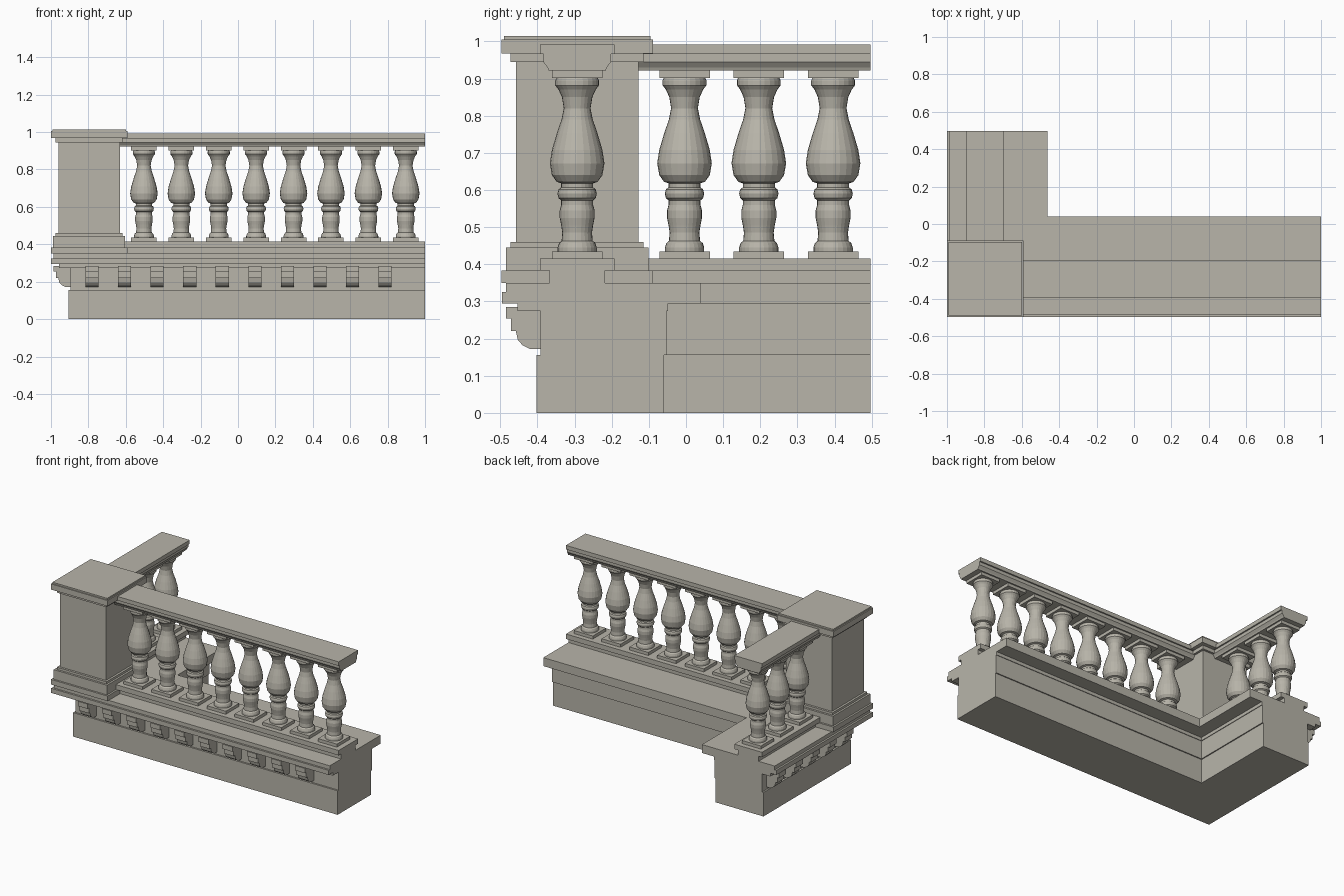
import bpy, bmesh, math

if "Cube" in bpy.data.objects:
    bpy.data.objects.remove(bpy.data.objects["Cube"], do_unlink=True)

stone = bpy.data.materials.new("warm grey stone")
stone.use_nodes = True
stone.diffuse_color = (0.48, 0.46, 0.40, 1)
stone.node_tree.nodes["Principled BSDF"].inputs["Base Color"].default_value = stone.diffuse_color

# Corner pier centre; both wings run away from it
CX, CY = -0.796, -0.293
END_X, END_Y = 1.0, 0.497


def finish(name, bm):
    bmesh.ops.recalc_face_normals(bm, faces=bm.faces)
    mesh = bpy.data.meshes.new(name)
    bm.to_mesh(mesh)
    bm.free()
    mesh.materials.append(stone)
    obj = bpy.data.objects.new(name, mesh)
    bpy.context.collection.objects.link(obj)
    return obj


def loft(bm, rings, capped=True):
    """Join equal closed rings of points into a solid."""
    rings = [[bm.verts.new(p) for p in ring] for ring in rings]
    n = len(rings[0])
    for a, b in zip(rings, rings[1:]):
        for i in range(n):
            j = (i + 1) % n
            bm.faces.new((a[i], a[j], b[j], b[i]))
    if capped:
        bm.faces.new(rings[0])
        bm.faces.new(rings[-1])


def sweep_corner(name, profile):
    """Run an (offset, height) profile along both wings with a mitred corner."""
    bm = bmesh.new()
    loft(bm, [[(END_X, CY + d, z) for d, z in profile],
              [(CX + d, CY + d, z) for d, z in profile],
              [(CX + d, END_Y, z) for d, z in profile]])
    return finish(name, bm)


def mirrored(half):
    return half + [(-d, z) for d, z in reversed(half)]


def square_ring(x, y, h, z):
    return [(x + sx * h, y + sy * h, z) for sx, sy in ((-1, -1), (1, -1), (1, 1), (-1, 1))]


def stacked_blocks(bm, x, y, levels):
    for h, z0, z1 in levels:
        loft(bm, [square_ring(x, y, h, z0), square_ring(x, y, h, z1)])


# Base wall with cornice, symmetrical rail plinth and handrail
sweep_corner("base_wall", [
    (-.11, 0), (.234, 0), (.234, .156), (.241, .156), (.241, .274), (.245, .274),
    (.245, .295), (.333, .295), (.333, .35), (-.191, .35), (-.191, .325),
    (-.203, .325), (-.203, .295), (-.16, .295), (-.16, .274), (-.099, .274),
    (-.099, .156), (-.11, .156)])
sweep_corner("rail_plinth", mirrored([(.075, .35), (.075, .383), (.1, .383), (.1, .415)]))
sweep_corner("handrail", mirrored([
    (.077, .922), (.08, .93), (.091, .945), (.091, .966), (.1, .966), (.1, .992)]))

# Corner pier
bm = bmesh.new()
stacked_blocks(bm, CX, CY, [
    (.204, .35, .383), (.192, .383, .445), (.179, .445, .46), (.165, .46, .945),
    (.179, .945, .968), (.204, .968, 1.005), (.197, 1.005, 1.015)])
finish("corner_pier", bm)

# Balusters: turned vase on a square foot, with a square top block
TURNING = [
    (.053, .435), (.053, .445), (.049, .457), (.042, .463), (.040, .485), (.043, .505),
    (.047, .525), (.047, .545), (.043, .56), (.043, .572), (.050, .578), (.053, .59),
    (.050, .602), (.043, .607), (.043, .618), (.055, .622), (.068, .64), (.0735, .672),
    (.068, .708), (.055, .752), (.042, .79), (.036, .82), (.041, .85), (.050, .87),
    (.059, .882), (.059, .895), (.055, .903)]
SIDES = 24


def baluster(name, x, y):
    bm = bmesh.new()
    angles = [2 * math.pi * i / SIDES for i in range(SIDES)]
    loft(bm, [[(x + r * math.cos(a), y + r * math.sin(a), z) for a in angles]
              for r, z in TURNING])
    stacked_blocks(bm, x, y, [(.068, .415, .435), (.068, .902, .922)])
    finish(name, bm)


for i in range(8):
    baluster(f"front_baluster_{i + 1}", CX + .293 + .2 * i, CY)
for i in range(3):
    baluster(f"side_baluster_{i + 1}", CX, CY + .289 + .2 * i)

# Scrolled brackets under the cornice of both wings
BRACKET = [
    (-.095, .285), (-.191, .285), (-.191, .254), (-.178, .254), (-.178, .22),
    (-.165, .22), (-.16, .197), (-.147, .182), (-.127, .172), (-.095, .172)]


def bracket(name, along, side):
    bm = bmesh.new()
    rings = []
    for t in (along - .035, along + .035):
        rings.append([(CX + d, t, z) if side else (t, CY + d, z) for d, z in BRACKET])
    loft(bm, rings)
    finish(name, bm)


for i in range(10):
    bracket(f"front_bracket_{i + 1}", -.78 + .174 * i, False)
for i in range(5):
    bracket(f"side_bracket_{i + 1}", -.28 + .174 * i, True)
